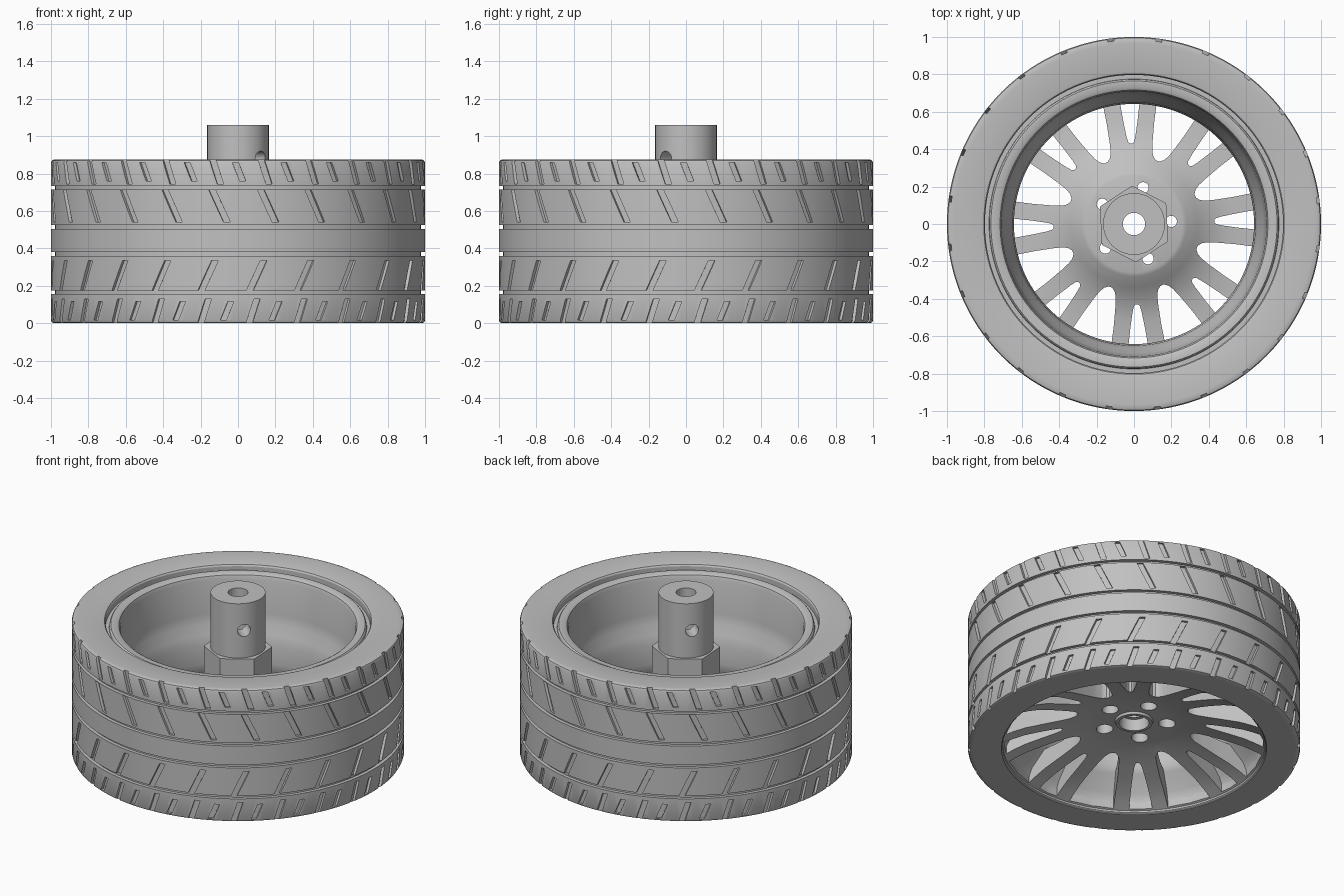
import bpy, bmesh, math
from math import sin, cos, tau, radians
from mathutils import Matrix, Vector

cube = bpy.data.objects.get("Cube")
if cube:
    bpy.data.objects.remove(cube, do_unlink=True)

grey = bpy.data.materials.new("plain grey")
grey.use_nodes = True
grey.diffuse_color = (0.53, 0.53, 0.53, 1)
grey.node_tree.nodes["Principled BSDF"].inputs["Base Color"].default_value = grey.diffuse_color


def make_object(name, bm):
    bmesh.ops.recalc_face_normals(bm, faces=bm.faces[:])
    mesh = bpy.data.meshes.new(name)
    bm.to_mesh(mesh)
    bm.free()
    mesh.materials.append(grey)
    ob = bpy.data.objects.new(name, mesh)
    bpy.context.collection.objects.link(ob)
    return ob


def revolve(name, profile, segments, phase=0.0):
    """Sweep a closed (radius, z) outline around the z axis."""
    bm = bmesh.new()
    rings = []
    for i in range(segments):
        a = phase + tau * i / segments
        rings.append([bm.verts.new((r * cos(a), r * sin(a), z)) for r, z in profile])
    n = len(profile)
    for i in range(segments):
        a, b = rings[i], rings[(i + 1) % segments]
        for j in range(n):
            k = (j + 1) % n
            bm.faces.new((a[j], b[j], b[k], a[k]))
    return make_object(name, bm)


def add_prism(bm, lower, upper):
    """Closed solid between two matching loops of points."""
    lo = [bm.verts.new(p) for p in lower]
    up = [bm.verts.new(p) for p in upper]
    bm.faces.new(lo[::-1])
    bm.faces.new(up)
    for i in range(len(lo)):
        j = (i + 1) % len(lo)
        bm.faces.new((lo[i], lo[j], up[j], up[i]))


def cut(ob, bm):
    """Subtract the solids in bm from an object."""
    cutter = make_object("cutter", bm)
    cutter.hide_render = True
    mod = ob.modifiers.new("cut", 'BOOLEAN')
    mod.operation = 'DIFFERENCE'
    mod.solver = 'EXACT'
    mod.object = cutter
    bpy.context.view_layer.objects.active = ob
    bpy.ops.object.modifier_apply(modifier=mod.name)
    bpy.data.objects.remove(cutter, do_unlink=True)


def smooth(ob, angle=30):
    bpy.ops.object.select_all(action='DESELECT')
    ob.select_set(True)
    bpy.context.view_layer.objects.active = ob
    bpy.ops.object.shade_smooth_by_angle(angle=radians(angle))


# Tyre: tread with four ring grooves, flat sidewalls
height = 0.875
tread = [(0.965, 0), (0.984, 0), (0.995, 0.005), (1, 0.016)]
for z in (0.165, 0.37, 0.515, 0.725):
    tread += [(1, z - 0.01), (0.978, z - 0.01), (0.978, z + 0.01), (1, z + 0.01)]
tread += [(1, height - 0.016), (0.995, height - 0.005), (0.984, height), (0.965, height)]
bead = [(0.815, height), (0.803, height - 0.004), (0.797, height - 0.014), (0.797, 0)]
tyre = revolve("tyre", tread + bead, 192)

# Slanted tread slots: (start z, end z, start angle, end angle, width)
slots = [(0.712, 0.54, 0.105, 0.185, 0.036),
         (0.90, 0.745, 0.10, 0.150, 0.034),
         (0.858, 0.760, -0.03, 0.010, 0.032)]
bm = bmesh.new()
for i in range(24):
    for flip in (False, True):
        for z0, z1, a0, a1, w in slots:
            base = tau * i / 24 - tau / 4 - (0.065 if flip else 0)
            corners = [(a0, z0), (a0 + w, z0), (a1 + w, z1), (a1, z1)]
            loops = []
            for r in (0.984, 1.03):
                loops.append([(r * cos(base + a), r * sin(base + a),
                               height - z if flip else z) for a, z in corners])
            add_prism(bm, *loops)
cut(tyre, bm)
smooth(tyre)

# Rim: open outer face, waist behind the spokes, stepped barrel, rounded inner lip
rim = revolve("rim", [
    (0.80, 0.002), (0.79, 0.01), (0.775, 0.08), (0.755, 0.12), (0.67, 0.205),
    (0.647, 0.24), (0.642, 0.30), (0.65, 0.42), (0.665, 0.48), (0.692, 0.54),
    (0.702, 0.60), (0.708, 0.82), (0.716, 0.842), (0.73, 0.85),
    (0.765, 0.85), (0.772, 0.842), (0.775, 0.825), (0.81, 0.825), (0.81, 0.02)], 128)
smooth(rim)

# Spoke plate: concave disc reaching the outer edge of the rim
spokes = revolve("spokes", [
    (0.06, 0.36), (0.26, 0.36), (0.28, 0.352), (0.34, 0.305), (0.42, 0.255),
    (0.52, 0.225), (0.66, 0.215), (0.76, 0.13), (0.79, 0.08), (0.79, 0.02),
    (0.73, 0.05), (0.66, 0.08), (0.56, 0.11), (0.45, 0.14),
    (0.30, 0.18), (0.20, 0.19), (0.115, 0.19), (0.11, 0.175), (0.09, 0.175),
    (0.085, 0.25), (0.06, 0.25)], 128)

# Windows: wide ones between the forked spokes, narrow ones in each fork
wide = [(0.36, 0.010), (0.375, 0.030), (0.40, 0.045), (0.45, 0.062), (0.55, 0.090), (0.766, 0.140)]
narrow = [(0.43, 0.008), (0.44, 0.016), (0.47, 0.024), (0.55, 0.038), (0.772, 0.070)]
bm = bmesh.new()
for i in range(16):
    side = narrow if i % 2 == 0 else wide
    outline = [(r, -w) for r, w in side] + [(0.778, 0)] + [(r, w) for r, w in side[::-1]]
    turn = Matrix.Rotation(radians(2) + tau * i / 16, 3, 'Z')
    add_prism(bm, [turn @ Vector((x, y, -0.1)) for x, y in outline],
              [turn @ Vector((x, y, 0.6)) for x, y in outline])
cut(spokes, bm)

# Five bolt holes with wider recesses on the outer face
for radius, depth in ((0.05, 0.26), (0.03, 0.6)):
    bm = bmesh.new()
    for i in range(5):
        a = radians(4) + tau * i / 5
        bmesh.ops.create_cone(bm, cap_ends=True, segments=24, radius1=radius,
                              radius2=radius, depth=2 * depth,
                              matrix=Matrix.Translation((0.2 * cos(a), 0.2 * sin(a), 0)))
    cut(spokes, bm)
smooth(spokes)

# Hexagonal drive block and round shaft with a cross hole
hex_block = revolve("hex_block", [(0.075, 0.35), (0.205, 0.35), (0.205, 0.70), (0.075, 0.70)],
                    6, radians(33))
shaft = revolve("shaft", [(0.06, 0.35), (0.07, 0.35), (0.07, 0.68), (0.165, 0.68),
                          (0.165, 1.06), (0.06, 1.06)], 64)
bm = bmesh.new()
aim = Vector((cos(radians(-42)), sin(radians(-42)), 0)).to_track_quat('Z', 'Y').to_matrix().to_4x4()
bmesh.ops.create_cone(bm, cap_ends=True, segments=32, radius1=0.04, radius2=0.04, depth=1,
                      matrix=Matrix.Translation((0, 0, 0.88)) @ aim)
cut(shaft, bm)
smooth(shaft)
